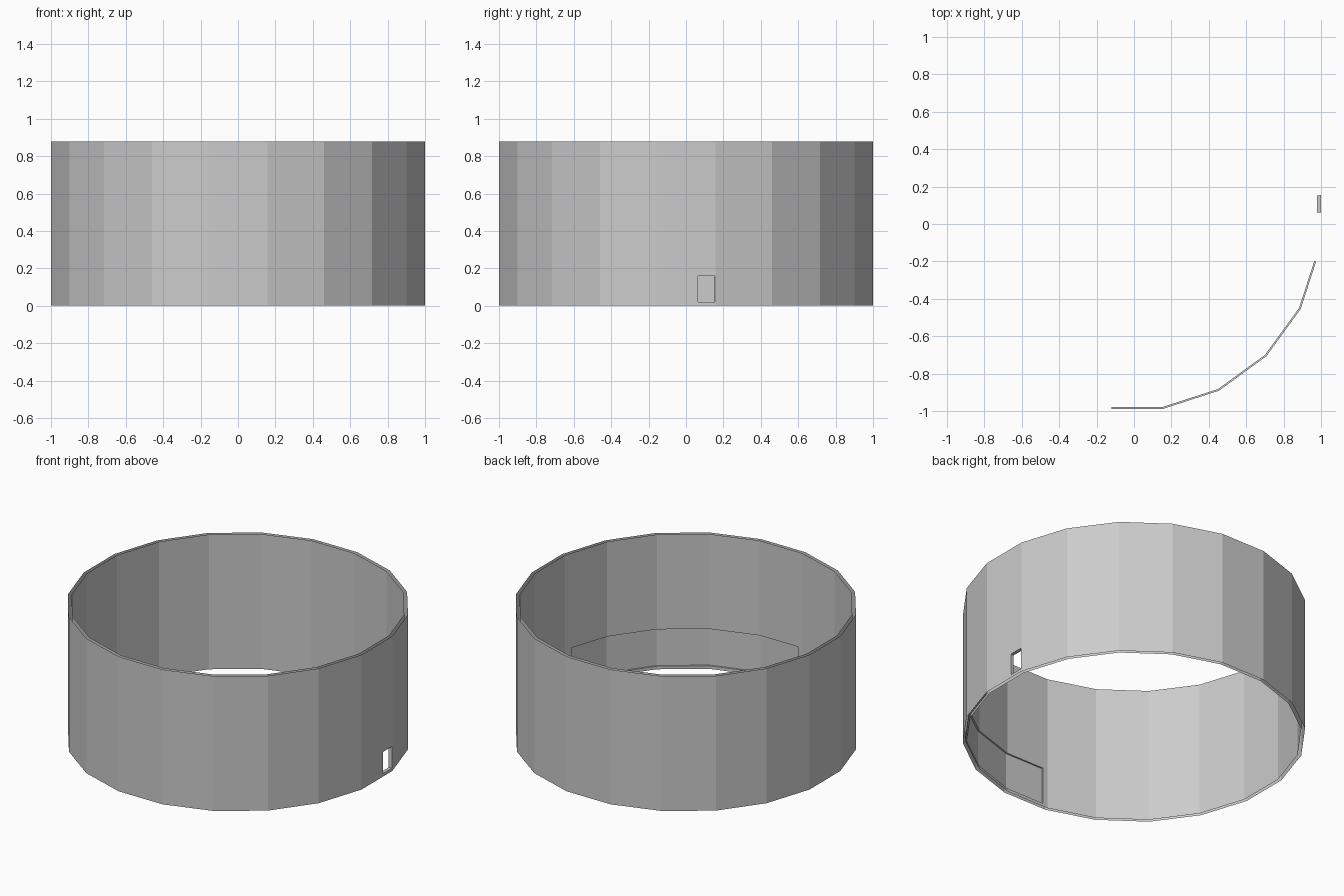
import bpy, bmesh
from math import cos, sin, radians

if "Cube" in bpy.data.objects:
    bpy.data.objects.remove(bpy.data.objects["Cube"])

H = 0.877                                   # wall height
OUT, INN, DEEP = 1.0, 0.978, 0.988          # face distances: outside, inside, recess back
HOLE = (3.6, 8.8, 0.02, 0.16)               # start angle, end angle, bottom, top
RECESS = (-97.0, -11.6, 0.02, 0.26)

angles = sorted({-171 + 18 * k for k in range(21)} | set(HOLE[:2] + RECESS[:2]))
levels = sorted({0, H} | set(HOLE[2:] + RECESS[2:]))


def point(a, t, z):
    """Point on a 20-sided prism whose faces lie at distance a."""
    r = a / cos(radians(t - 18 * round(t / 18)))
    return (r * cos(radians(t)), r * sin(radians(t)), z)


def inside(t, z, box):
    return box[0] < t < box[1] and box[2] < z < box[3]


def quad(bm, *pts):
    return bm.faces.new([bm.verts.new(p) for p in pts])


def shell(bm, dist, inward):
    for t0, t1 in zip(angles, angles[1:]):
        for z0, z1 in zip(levels, levels[1:]):
            tm, zm = (t0 + t1) / 2, (z0 + z1) / 2
            if inside(tm, zm, HOLE):
                continue
            a = DEEP if inward and inside(tm, zm, RECESS) else dist
            p = [point(a, t0, z0), point(a, t1, z0), point(a, t1, z1), point(a, t0, z1)]
            quad(bm, *(p[::-1] if inward else p))


def lining(bm, box, a, b):
    """Side, bottom and top faces of an opening between distances a < b."""
    t0, t1, z0, z1 = box
    cols = [t for t in angles if t0 <= t <= t1]
    for s, e in zip(cols, cols[1:]):
        quad(bm, point(a, s, z0), point(b, s, z0), point(b, e, z0), point(a, e, z0))
        quad(bm, point(a, e, z1), point(b, e, z1), point(b, s, z1), point(a, s, z1))
    quad(bm, point(a, t0, z1), point(b, t0, z1), point(b, t0, z0), point(a, t0, z0))
    quad(bm, point(a, t1, z0), point(b, t1, z0), point(b, t1, z1), point(a, t1, z1))


# Ring wall: open-topped double shell, small doorway, shallow inner recess
bm = bmesh.new()
shell(bm, OUT, False)
shell(bm, INN, True)
lining(bm, HOLE, INN, OUT)
lining(bm, RECESS, INN, DEEP)
bmesh.ops.remove_doubles(bm, verts=bm.verts, dist=0.0005)
bmesh.ops.dissolve_limit(bm, angle_limit=radians(1), verts=bm.verts, edges=bm.edges)
mesh = bpy.data.meshes.new("ring_wall")
bm.to_mesh(mesh)
bm.free()
wall = bpy.data.objects.new("ring_wall", mesh)
bpy.context.collection.objects.link(wall)
